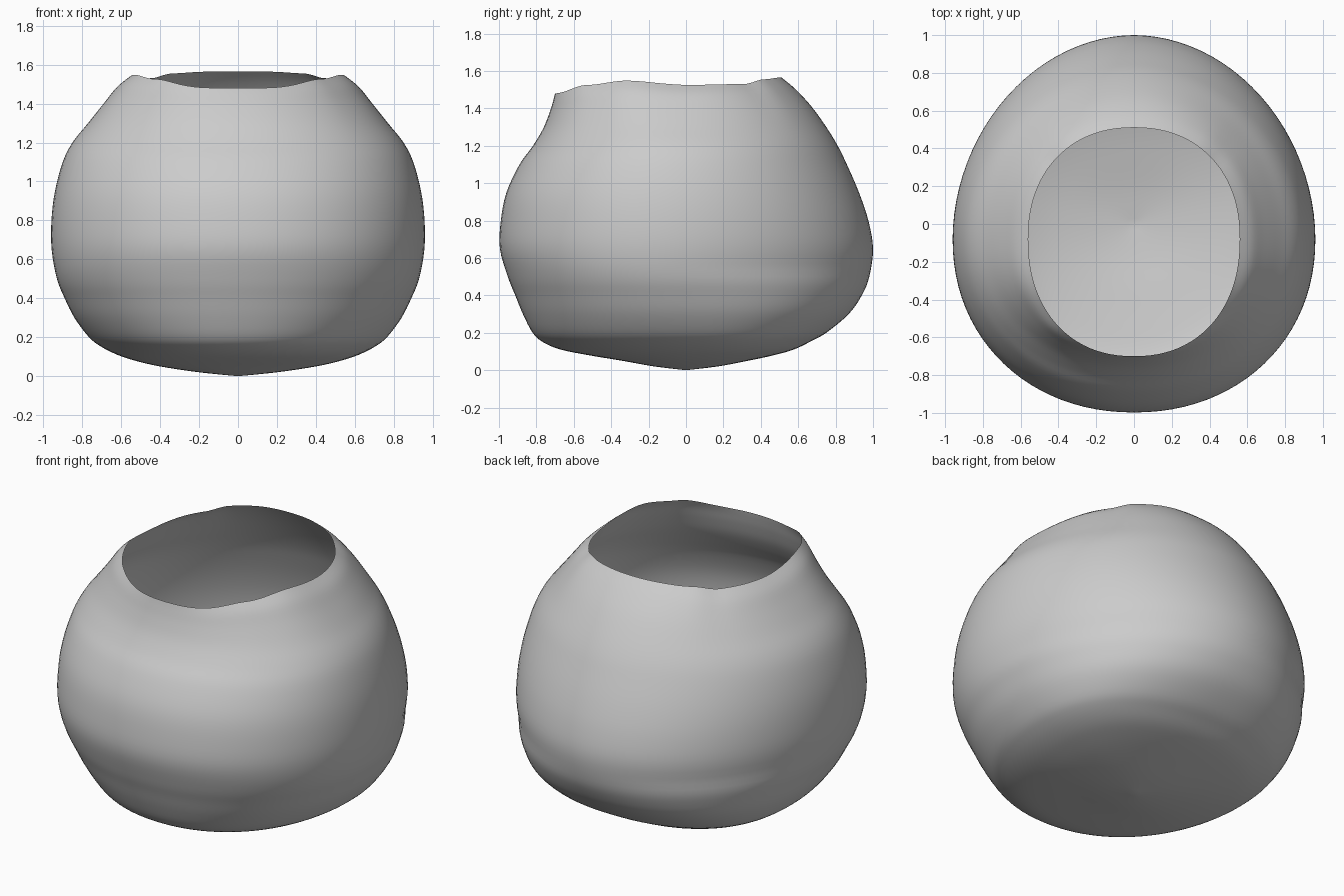
import bpy, bmesh, math

cube = bpy.data.objects.get("Cube")
if cube:
    bpy.data.objects.remove(cube, do_unlink=True)

SEGMENTS = 96   # points around each ring
STEPS = 4       # rings between two profile rows
RIM_Z = 1.53

# Bowl profile: height, half width, reach to the front, reach to the back
PROFILE = [
    (0, 0, 0, 0), (.02, .2, .17, .17), (.05, .4, .34, .33), (.08, .53, .52, .47),
    (.11, .62, .67, .575), (.15, .7, .765, .66), (.2, .765, .82, .75),
    (.3, .84, .872, .87), (.4, .89, .913, .94), (.5, .93, .953, .98),
    (.65, .957, .995, 1), (.8, .958, .99, .975), (.95, .94, .96, .925),
    (1.1, .9, .89, .86), (1.2, .85, .82, .81), (1.3, .77, .765, .745),
    (1.4, .69, .73, .665), (1.48, .625, .71, .58), (RIM_Z, .56, .7, .51),
]

# Wavy rim: direction from front (-1) to back (1), height offset
RIM_WAVE = [(-1, -.05), (-.7, -.005), (-.35, .018), (.13, -.005),
            (.64, 0), (.83, .025), (1, .035)]


def clamp(value):
    return max(0.0, min(1.0, value))


def spline(a, b, c, d, t):
    """Smooth interpolation between b and c."""
    return b + .5 * t * (c - a + t * (2 * a - 5 * b + 4 * c - d
                                      + t * (3 * (b - c) + d - a)))


def smooth_rows(rows):
    result = []
    for i in range(len(rows) - 1):
        quad = [rows[max(0, i - 1)], rows[i], rows[i + 1],
                rows[min(len(rows) - 1, i + 2)]]
        for step in range(STEPS):
            result.append([spline(*values, step / STEPS) for values in zip(*quad)])
    result.append(list(rows[-1]))
    return result


def rim_offset(s):
    for (s0, h0), (s1, h1) in zip(RIM_WAVE, RIM_WAVE[1:]):
        if s <= s1:
            t = clamp((s - s0) / (s1 - s0))
            t = t * t * (3 - 2 * t)
            return h0 + (h1 - h0) * t
    return RIM_WAVE[-1][1]


def rounded(value, power):
    return math.copysign(abs(value) ** (2 / power), value)


def ring_points(row):
    z, half, front, back = row
    # the base is widest slightly behind the middle, the body in front of it
    base = 1 - clamp((z - .15) / .4)
    centre = -.08 + .12 * base
    centre *= clamp(z / .1)
    lift = clamp((z - 1.1) / (RIM_Z - 1.1)) ** 2
    for k in range(SEGMENTS):
        angle = 2 * math.pi * k / SEGMENTS
        c, s = math.cos(angle), math.sin(angle)
        # the back of the base and the rim are slightly squared
        low = 1.95 + .35 * base if s > 0 else 2.1
        power = low + (2.2 - low) * lift
        reach = back - centre if s > 0 else front + centre
        yield (half * rounded(c, power), centre + reach * rounded(s, power),
               z + lift * rim_offset(s))


# Open, thin bowl lofted from the rings
bm = bmesh.new()
rings = [[bm.verts.new(p) for p in ring_points(row)] for row in smooth_rows(PROFILE)]
for lower, upper in zip(rings, rings[1:]):
    for k in range(SEGMENTS):
        n = (k + 1) % SEGMENTS
        bm.faces.new((lower[k], lower[n], upper[n], upper[k]))
bmesh.ops.remove_doubles(bm, verts=bm.verts, dist=.0005)
bmesh.ops.recalc_face_normals(bm, faces=bm.faces)
for face in bm.faces:
    face.smooth = True
mesh = bpy.data.meshes.new("bowl_shell")
bm.to_mesh(mesh)
bm.free()

# Plain grey
grey = bpy.data.materials.new("plain_grey")
grey.use_nodes = True
colour = (.6, .6, .6, 1)
grey.diffuse_color = colour
grey.node_tree.nodes["Principled BSDF"].inputs["Base Color"].default_value = colour
mesh.materials.append(grey)

bowl = bpy.data.objects.new("bowl_shell", mesh)
bpy.context.collection.objects.link(bowl)
